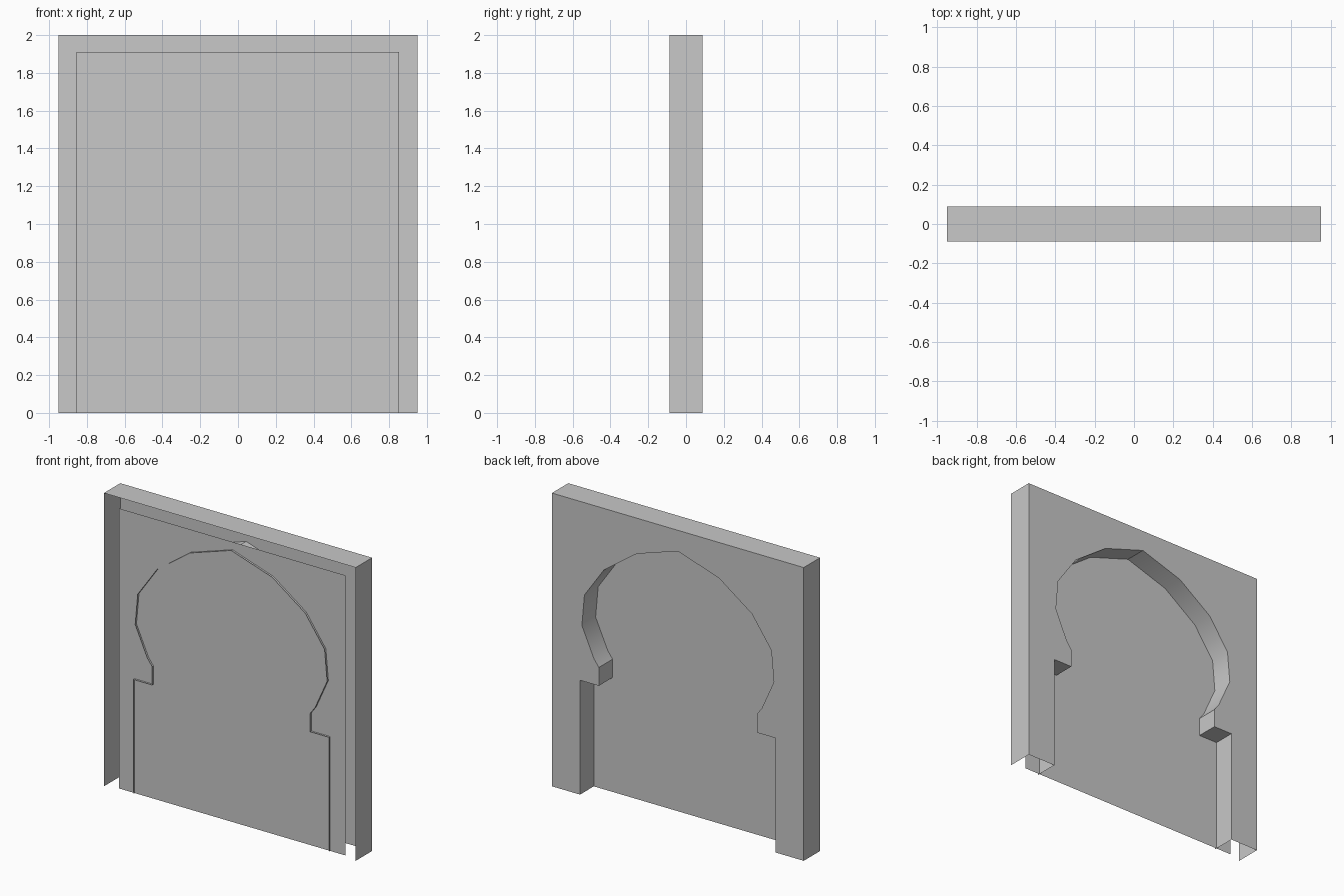
import bpy, bmesh, math

cube = bpy.data.objects.get("Cube")
if cube:
    bpy.data.objects.remove(cube, do_unlink=True)

# One plain grey for everything
grey = bpy.data.materials.new("stone_grey")
grey.use_nodes = True
colour = (0.58, 0.58, 0.58, 1)
grey.diffuse_color = colour
bsdf = next(n for n in grey.node_tree.nodes if n.type == "BSDF_PRINCIPLED")
bsdf.inputs["Base Color"].default_value = colour

HALF_W, HEIGHT, HALF_D = 0.95, 2.0, 0.088
REVEAL_Y, PANEL_Y = -0.074, -0.06


def finish(name, bm, smooth=None):
    mesh = bpy.data.meshes.new(name)
    bm.to_mesh(mesh)
    bm.free()
    mesh.materials.append(grey)
    obj = bpy.data.objects.new(name, mesh)
    bpy.context.collection.objects.link(obj)
    if smooth:
        bpy.ops.object.select_all(action="DESELECT")
        obj.select_set(True)
        bpy.context.view_layer.objects.active = obj
        bpy.ops.object.shade_smooth_by_angle(angle=math.radians(smooth))


def flat_sheet(name, outline, y):
    """Fill an (x, z) outline at one depth."""
    bm = bmesh.new()
    bm.faces.new([bm.verts.new((x, y, z)) for x, z in outline])
    bm.normal_update()
    bmesh.ops.triangulate(bm, faces=bm.faces[:])
    finish(name, bm)


def strip(name, path, y0, y1, smooth=None):
    """Sweep an (x, z) path through the depth."""
    bm = bmesh.new()
    rows = [[bm.verts.new((x, y, z)) for y in (y0, y1)] for x, z in path]
    for a, b in zip(rows, rows[1:]):
        bm.faces.new((a[0], a[1], b[1], b[0]))
    finish(name, bm, smooth)


# Horseshoe arch opening: right half, mirrored to the left
half = [(0.738, 0), (0.738, 0.78), (0.596, 0.78), (0.596, 0.905),
        (0.633, 0.955), (0.724, 1.158), (0.705, 1.37), (0.558, 1.58),
        (0.31, 1.757)]
opening = [(-x, z) for x, z in half] + [(0, 1.857)] + half[::-1]

# Outer shell: two sides and the top, open at front and bottom
outer = [(-HALF_W, 0), (-HALF_W, HEIGHT), (HALF_W, HEIGHT), (HALF_W, 0)]
strip("outer_frame", outer, HALF_D, -HALF_D)

# Back face with the arch cut out of it
flat_sheet("back_wall", outer + opening[::-1], HALF_D)

# Inner lining of the arch
strip("arch_reveal", opening, REVEAL_Y, HALF_D, smooth=35)

# Flat panel closing the opening, set just inside the front
flat_sheet("front_panel",
           [(-0.855, 0), (0.852, 0), (0.852, 1.91), (-0.855, 1.91)], PANEL_Y)
